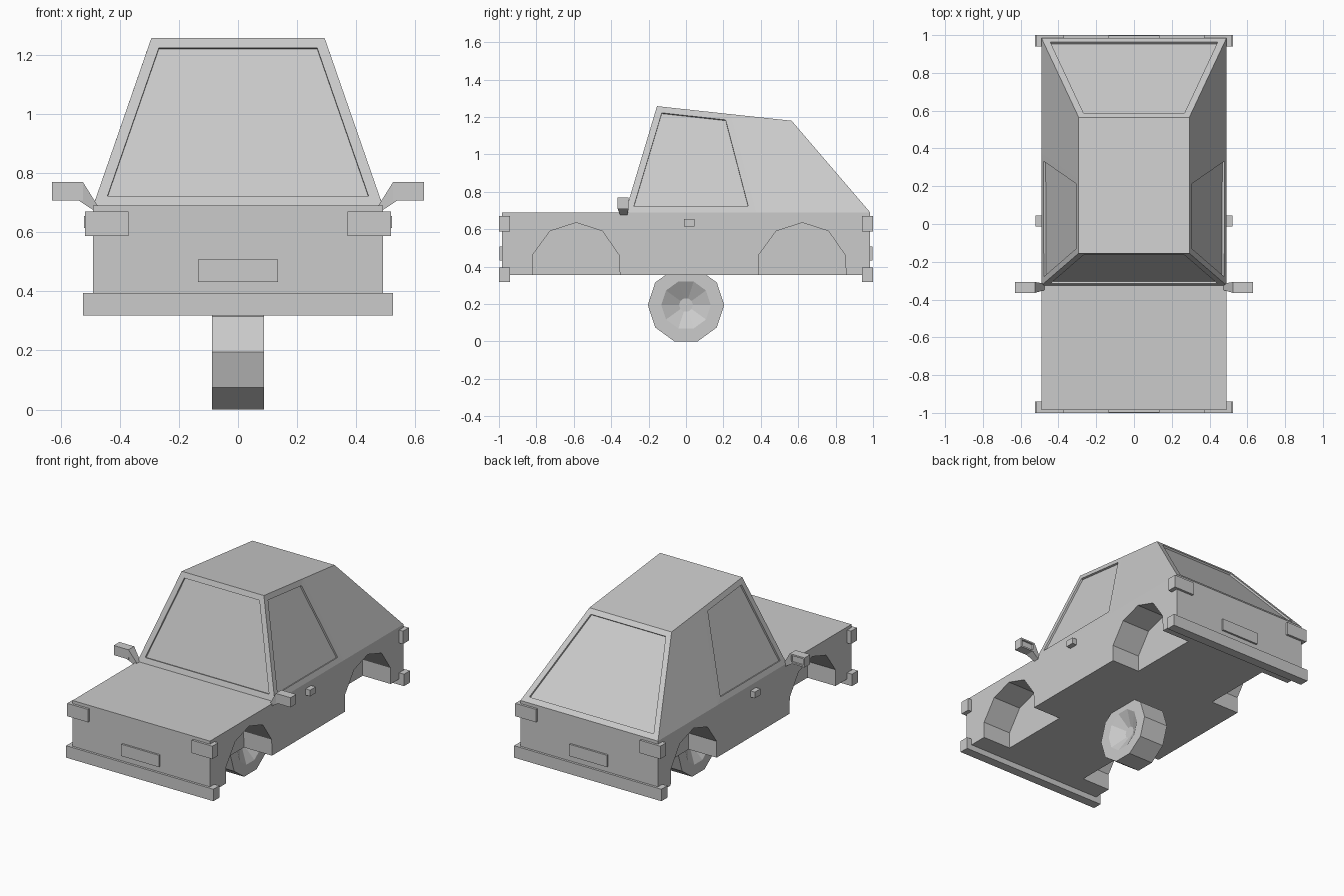
import bpy, bmesh, math

cube = bpy.data.objects.get("Cube")
if cube:
    bpy.data.objects.remove(cube)

GREY = (0.6, 0.6, 0.6, 1)
paint = bpy.data.materials.new("plain_grey")
paint.use_nodes = True
paint.diffuse_color = GREY
paint.node_tree.nodes["Principled BSDF"].inputs["Base Color"].default_value = GREY


def finish(name, bm):
    bmesh.ops.recalc_face_normals(bm, faces=bm.faces)
    mesh = bpy.data.meshes.new(name)
    bm.to_mesh(mesh)
    bm.free()
    mesh.materials.append(paint)
    obj = bpy.data.objects.new(name, mesh)
    bpy.context.collection.objects.link(obj)
    return obj


def box_bm(x0, x1, y0, y1, z0, z1):
    bm = bmesh.new()
    bmesh.ops.create_cube(bm, size=1)
    for v in bm.verts:
        v.co = ((x0 + x1) / 2 + v.co.x * (x1 - x0),
                (y0 + y1) / 2 + v.co.y * (y1 - y0),
                (z0 + z1) / 2 + v.co.z * (z1 - z0))
    return bm


def box(name, *size):
    return finish(name, box_bm(*size))


def prism_x(name, profile, x0, x1):
    """Extrude a (y, z) profile from x0 to x1."""
    bm = bmesh.new()
    face = bm.faces.new([bm.verts.new((x0, y, z)) for y, z in profile])
    ext = bmesh.ops.extrude_face_region(bm, geom=[face])["geom"]
    bmesh.ops.translate(bm, vec=(x1 - x0, 0, 0),
                        verts=[g for g in ext if isinstance(g, bmesh.types.BMVert)])
    return finish(name, bm)


def recess(bm, faces, margin, depth):
    bm.normal_update()
    bmesh.ops.inset_individual(bm, faces=faces, thickness=margin, use_even_offset=True)
    bm.normal_update()
    for f in faces:
        shift = f.normal * -depth
        ring = bmesh.ops.extrude_face_region(bm, geom=[f])["geom"]
        bmesh.ops.translate(bm, vec=shift,
                            verts=[g for g in ring if isinstance(g, bmesh.types.BMVert)])
        bm.faces.remove(f)


# Lower body with four faceted wheel arches cut into the sides
W, L, SILL, BELT = 0.49, 0.985, 0.355, 0.69
body = box("lower_body", -W, W, -L, L, SILL, BELT)
ARCH = [(-0.235, 0.3), (-0.235, 0.46), (-0.14, 0.59), (0, 0.635),
        (0.14, 0.59), (0.23, 0.46), (0.235, 0.3)]
cutters = []
for side in (-1, 1):
    for centre in (-0.587, 0.622):
        cut = prism_x("arch_cutter", [(centre + y, z) for y, z in ARCH],
                      side * 0.29, side * 0.6)
        cut.hide_render = True
        mod = body.modifiers.new("arch", 'BOOLEAN')
        mod.object, mod.operation, mod.solver = cut, 'DIFFERENCE', 'EXACT'
        cutters.append(cut)
graph = bpy.context.evaluated_depsgraph_get()
carved = bpy.data.meshes.new_from_object(body.evaluated_get(graph))
body.modifiers.clear()
body.data = carved
for cut in cutters:
    bpy.data.objects.remove(cut)

# Cabin: sloped shell with recessed windscreen, side and rear windows
bm = bmesh.new()
BASE = [(-0.325, BELT), (0.377, BELT), (L, BELT)]
ROOF = [(-0.155, 1.258), (0.24, 1.215), (0.565, 1.18)]
low, top = {}, {}
for s in (-1, 1):
    low[s] = [bm.verts.new((s * W, y, z)) for y, z in BASE]
    top[s] = [bm.verts.new((s * 0.293, y, z)) for y, z in ROOF]
windows = []
for s in (-1, 1):
    for i in (0, 1):
        quad = [low[s][i], low[s][i + 1], top[s][i + 1], top[s][i]]
        face = bm.faces.new(quad if s > 0 else quad[::-1])
        if i == 0:
            windows.append(face)
windows.append(bm.faces.new([low[-1][0], low[1][0], top[1][0], top[-1][0]]))
windows.append(bm.faces.new([low[1][2], low[-1][2], top[-1][2], top[1][2]]))
bm.faces.new(top[-1] + top[1][::-1]).normal_flip()
bmesh.ops.recalc_face_normals(bm, faces=bm.faces)
recess(bm, windows, 0.035, 0.012)
finish("cabin", bm)

# Bumpers, number plates and lamps at both ends
for end, s in (("front", -1), ("rear", 1)):
    inner, outer = sorted((s * 0.94, s * 1.0))
    box(end + "_bumper", -0.525, 0.525, inner, outer, 0.318, 0.395)
    y0, y1 = sorted((s * 0.97, s * 0.997))
    box(end + "_plate", -0.135, 0.135, y0, y1, 0.432, 0.508)
    for side, m in (("left", 1), ("right", -1)):
        x0, x1 = sorted((m * 0.37, m * 0.517))
        box(f"{end}_{side}_lamp", x0, x1, inner, outer, 0.587, 0.67)

# Door handles and wing mirrors
for side, m in (("left", 1), ("right", -1)):
    x0, x1 = sorted((m * 0.48, m * 0.522))
    box(side + "_door_handle", x0, x1, -0.012, 0.045, 0.615, 0.655)

    x0, x1 = sorted((m * 0.525, m * 0.63))
    bm = box_bm(x0, x1, -0.365, -0.307, 0.708, 0.77)
    bm.normal_update()
    recess(bm, [f for f in bm.faces if f.normal.y > 0.9], 0.01, 0.012)
    finish(side + "_mirror_head", bm)

    bm = box_bm(0, 1, 0, 1, 0, 1)
    for v in bm.verts:
        out, back, up = (c > 0.5 for c in v.co)
        x, z = ((0.525, 0.77) if up else (0.54, 0.708)) if out else \
               ((0.475, 0.69) if up else (0.485, 0.672))
        y = (-0.307 if back else -0.365) if out else (-0.315 if back else -0.35)
        v.co = (m * x, y, z)
    finish(side + "_mirror_arm", bm)

# Single ten-sided wheel under the middle, with a dished rim on each side
SIDES, HALF, AXLE = 10, 0.088, 0.195
bm = bmesh.new()
rings = []
for x, r in ((-0.035, 0.037), (-HALF, 0.132), (-HALF, 0.204),
             (HALF, 0.204), (HALF, 0.132), (0.035, 0.037)):
    rings.append([bm.verts.new((x, r * math.cos(a), AXLE + r * math.sin(a)))
                  for a in (2 * math.pi * k / SIDES for k in range(SIDES))])
for a, b in zip(rings, rings[1:]):
    for k in range(SIDES):
        n = (k + 1) % SIDES
        bm.faces.new((a[k], a[n], b[n], b[k]))
bm.faces.new(rings[0])
bm.faces.new(rings[-1])
finish("wheel", bm)
